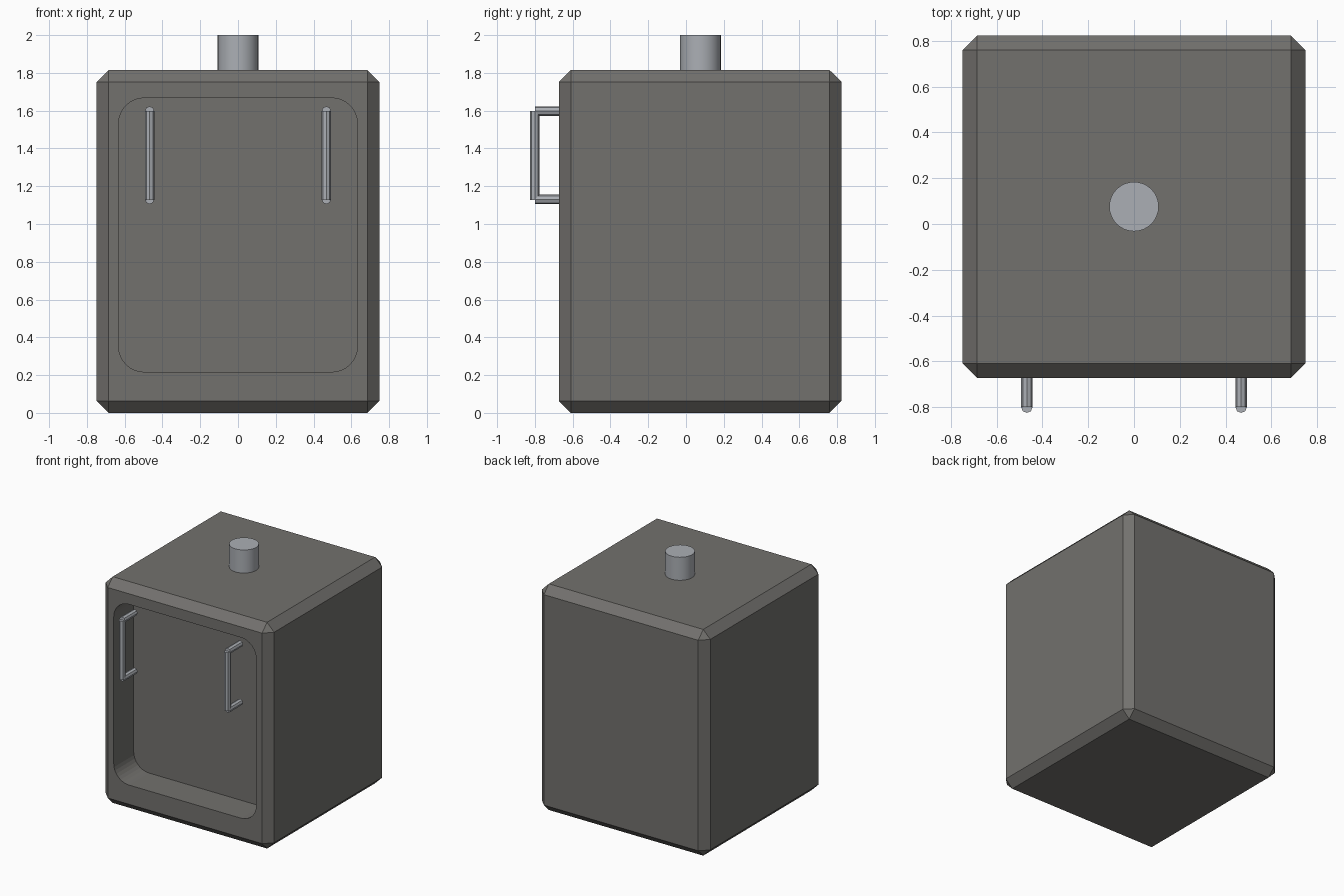
import bpy
import bmesh
import math
from mathutils import Matrix, Vector

cube = bpy.data.objects.get("Cube")
if cube:
    bpy.data.objects.remove(cube, do_unlink=True)


def material(name, color):
    mat = bpy.data.materials.new(name)
    mat.use_nodes = True
    mat.diffuse_color = (*color, 1)
    mat.node_tree.nodes["Principled BSDF"].inputs["Base Color"].default_value = (*color, 1)
    return mat


warm_grey = material("warm grey iron", (0.17, 0.165, 0.155))
steel = material("pale steel", (0.41, 0.43, 0.46))


def make_object(name, bm, mat):
    bmesh.ops.recalc_face_normals(bm, faces=bm.faces)
    mesh = bpy.data.meshes.new(name)
    bm.to_mesh(mesh)
    bm.free()
    mesh.materials.append(mat)
    obj = bpy.data.objects.new(name, mesh)
    bpy.context.collection.objects.link(obj)
    return obj


def box(x, y, z):
    """Box mesh from (low, high) ranges."""
    bm = bmesh.new()
    size = [b - a for a, b in (x, y, z)]
    centre = [(a + b) / 2 for a, b in (x, y, z)]
    bmesh.ops.create_cube(bm, size=1, matrix=Matrix.Translation(centre) @ Matrix.Diagonal((*size, 1)))
    return bm


def add_rod(bm, start, end, radius, sides):
    """Capped straight rod between two points."""
    start, end = Vector(start), Vector(end)
    axis = end - start
    turn = axis.to_track_quat("Z", "Y").to_matrix().to_4x4()
    bmesh.ops.create_cone(bm, cap_ends=True, segments=sides, radius1=radius, radius2=radius,
                          depth=axis.length, matrix=Matrix.Translation((start + end) / 2) @ turn)


# Chamfered body
bm = box((-0.748, 0.748), (-0.673, 0.823), (0, 1.815))
bmesh.ops.bevel(bm, geom=bm.edges[:], offset=0.063, segments=1, affect="EDGES")
body = make_object("stove_body", bm, warm_grey)

# Rounded opening cut into the front
bm = box((-0.632, 0.632), (-0.9, -0.42), (0.217, 1.667))
corners = [e for e in bm.edges if abs(e.verts[0].co.y - e.verts[1].co.y) > 0.1]
bmesh.ops.bevel(bm, geom=corners, offset=0.135, segments=8, profile=0.5, affect="EDGES")
cutter = make_object("opening_cutter", bm, warm_grey)
cutter.hide_render = True
cut = body.modifiers.new("opening", "BOOLEAN")
cut.operation = "DIFFERENCE"
cut.solver = "EXACT"
cut.object = cutter
bpy.context.view_layer.objects.active = body
bpy.ops.object.modifier_apply(modifier=cut.name)
bpy.data.objects.remove(cutter, do_unlink=True)

# Pair of pull handles: upright grip and two posts
for side, x in (("left", 0.468), ("right", -0.468)):
    bm = bmesh.new()
    add_rod(bm, (x, -0.8, 1.127), (x, -0.8, 1.598), 0.025, 8)
    for z in (1.13, 1.598):
        add_rod(bm, (x, -0.8, z), (x, -0.64, z), 0.025, 8)
    make_object(side + "_handle", bm, steel)

# Flue stub on the roof
bm = bmesh.new()
add_rod(bm, (0, 0.076, 1.75), (0, 0.076, 2), 0.108, 32)
flue = make_object("flue_pipe", bm, steel)
bpy.ops.object.select_all(action="DESELECT")
flue.select_set(True)
bpy.context.view_layer.objects.active = flue
bpy.ops.object.shade_smooth_by_angle(angle=math.radians(40))
